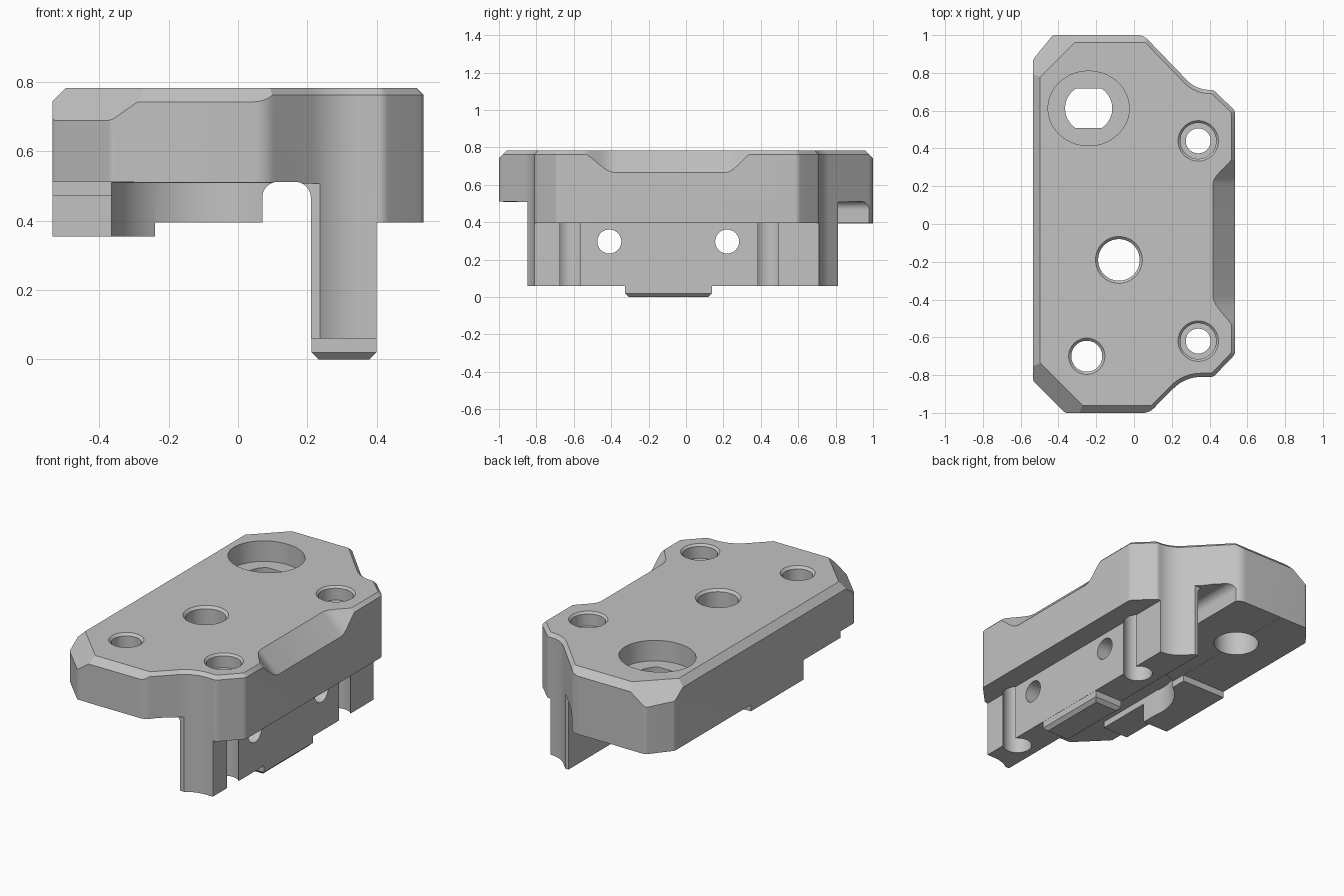
import bpy, bmesh, math
from mathutils import Vector

if "Cube" in bpy.data.objects:
    bpy.data.objects.remove(bpy.data.objects["Cube"])

grey = bpy.data.materials.new("plain_grey")
grey.use_nodes = True
grey.diffuse_color = (0.54, 0.54, 0.54, 1)
grey.node_tree.nodes["Principled BSDF"].inputs["Base Color"].default_value = (0.54, 0.54, 0.54, 1)

TOP = 0.783


def make(name, bm):
    bmesh.ops.recalc_face_normals(bm, faces=bm.faces)
    mesh = bpy.data.meshes.new(name)
    bm.to_mesh(mesh)
    bm.free()
    ob = bpy.data.objects.new(name, mesh)
    mesh.materials.append(grey)
    bpy.context.collection.objects.link(ob)
    return ob


def loft(rings):
    """Closed solid through rings of 3D points."""
    bm = bmesh.new()
    rows = [[bm.verts.new(p) for p in ring] for ring in rings]
    n = len(rows[0])
    for a, b in zip(rows, rows[1:]):
        for i in range(n):
            j = (i + 1) % n
            bm.faces.new((a[i], a[j], b[j], b[i]))
    bm.faces.new(rows[0][::-1])
    bm.faces.new(rows[-1])
    return bm


def flat_ring(points, z):
    return [(p[0], p[1], z) for p in points]


def box(x0, x1, y0, y1, z0, z1):
    pts = [(x0, y0), (x1, y0), (x1, y1), (x0, y1)]
    return loft([flat_ring(pts, z0), flat_ring(pts, z1)])


def rounded(corners):
    """Polygon of (x, y, radius) corners with each corner filleted."""
    out = []
    for i, (x, y, r) in enumerate(corners):
        p = Vector((x, y))
        if not r:
            out.append(p)
            continue
        a = (Vector(corners[i - 1][:2]) - p).normalized()
        b = (Vector(corners[(i + 1) % len(corners)][:2]) - p).normalized()
        half = a.angle(b) / 2
        centre = p + (a + b).normalized() * r / math.sin(half)
        s = p + a * r / math.tan(half) - centre
        e = p + b * r / math.tan(half) - centre
        for k in range(9):
            out.append(centre + (s.lerp(e, k / 8)).normalized() * r)
    return out


def inset(points, c):
    """Counter-clockwise polygon moved inwards by c with mitred corners."""
    out = []
    for i, p in enumerate(points):
        u = (p - points[i - 1]).normalized()
        v = (points[(i + 1) % len(points)] - p).normalized()
        m = Vector((-u.y, u.x)) + Vector((-v.y, v.x))
        out.append(p + m * c / (1 + u.dot(v)))
    return out


def circle(x, y, r, flat=2, squash=1):
    angles = [math.tau * (k + 0.5) / 48 for k in range(48)]
    return [(x + r * math.cos(a), y + max(-flat, min(flat, squash * r * math.sin(a))))
            for a in angles]


def drill(x, y, r, z0=-1, z1=1, **shape):
    pts = circle(x, y, r, **shape)
    return loft([flat_ring(pts, z0), flat_ring(pts, z1)])


def countersink(x, y, r, depth):
    """Cone that chamfers the rim of a hole in the top face."""
    return loft([flat_ring(circle(x, y, r - depth), TOP - depth),
                 flat_ring(circle(x, y, r + depth), TOP + depth)])


# Body outline, extruded with a fine rim chamfer
outline = rounded([
    (-.535, -.83, .03), (-.365, -1, .03), (.08, -1, .08), (.27, -.81, .2),
    (.42, -.81, .04), (.535, -.69, .04), (.535, .6, .04), (.42, .71, .03),
    (.33, .71, .17), (.05, 1, .08), (-.43, 1, .03), (-.535, .87, .03)])
bm = loft([flat_ring(outline, .06), flat_ring(outline, TOP - .02),
           flat_ring(inset(outline, .02), TOP)])
bmesh.ops.recalc_face_normals(bm, faces=bm.faces)

# Wider planar chamfers on the left, ends and corners
d = math.sqrt(.5)
for co, direction in (((-.497, 0), (-1, 0)), ((0, -.96), (0, -1)), ((0, .96), (0, 1)),
                      ((-.5, -.733), (-d, -d)), ((-.5, .775), (-d, d))):
    cut = bmesh.ops.bisect_plane(
        bm, geom=bm.verts[:] + bm.edges[:] + bm.faces[:], dist=1e-5, clear_outer=True,
        plane_co=(*co, TOP), plane_no=(*direction, 1))
    edges = [e for e in cut["geom_cut"] if isinstance(e, bmesh.types.BMEdge)]
    bmesh.ops.contextual_create(bm, geom=edges)
body = make("mount_body", bm)

cutters = []

# Underside: side lip, stepped pads, front clearance, trimmed wall ends
for b in ((.40, 1, -2, 2, -1, .395), (-1, .1, -2, 2, -1, .355),
          (-.24, .1, -2, 2, -1, .395), (-1, .1, .15, 2, -1, .394),
          (-.365, .1, -2, -.19, -1, .51), (-1, -.33, -2, -.35, -1, .472),
          (-1, -.3, -2, -.7, -1, .511),
          (.1, .32, -2, -.848, -1, .508), (.1, .32, .812, 2, -1, .508)):
    cutters.append(box(*b))
cutters.append(drill(-.08, -.19, .29, -1, .509))

# Lengthwise channel with a rounded roof
arch = rounded([(.07, -1, 0), (.21, -1, 0), (.21, .512, .045), (.07, .512, .045)])
cutters.append(loft([[(p.x, y, p.y) for p in arch] for y in (-2, 2)]))

# Scoop in the left flank's upper edge, easing out at both ends
stations = [(-.58 + .2 * k / 8, k / 8) for k in range(9)]
stations += [(.21 + .17 * k / 8, 1 - k / 8) for k in range(9)]
rings = []
for y, t in stations:
    depth = .005 + .115 * t * t * (3 - 2 * t)
    rings.append([(.435 - depth, y, .885), (.735, y, .885), (.735, y, .585 - depth)])
cutters.append(loft(rings))

# Counterbored screw holes that break out of the wall as grooves
for y in (-.62, .44):
    cutters += [drill(.34, y, .066), drill(.34, y, .095, .70), drill(.34, y, .081, -1, .5),
                countersink(.34, y, .107, .013)]

# Plain holes with chamfered rims
for x, y, r in ((-.08, -.19, .11), (-.25, -.70, .082)):
    cutters += [drill(x, y, r), countersink(x, y, r + .014, .014)]

# Large oval recess with a flat-sided opening
cutters += [drill(-.24, .612, .215, .66, squash=.92), drill(-.24, .612, .125, -1, .63),
            drill(-.24, .612, .125, .5, .7, flat=.105)]

# Cross holes through the wall
for y in (-.41, .22):
    cutters.append(loft([[(x, p[0], p[1]) for p in circle(y, .297, .064)] for x in (0, 1)]))

# Apply every cut
bpy.context.view_layer.objects.active = body
for bm in cutters:
    tool = make("cutter", bm)
    tool.hide_render = True
    mod = body.modifiers.new("cut", 'BOOLEAN')
    mod.operation, mod.solver, mod.object = 'DIFFERENCE', 'EXACT', tool
    bpy.ops.object.modifier_apply(modifier=mod.name)
    bpy.data.objects.remove(tool)

# Locating tongue under the wall
bm = box(.212, .399, -.325, .14, 0, .1)
bmesh.ops.bevel(bm, geom=[e for e in bm.edges if all(v.co.z < .01 for v in e.verts)],
                offset=.02, segments=1, affect='EDGES')
tongue = make("locating_tongue", bm)

for ob in (body, tongue):
    bpy.ops.object.select_all(action='DESELECT')
    ob.select_set(True)
    bpy.context.view_layer.objects.active = ob
    bpy.ops.object.shade_smooth_by_angle(angle=math.radians(25))
